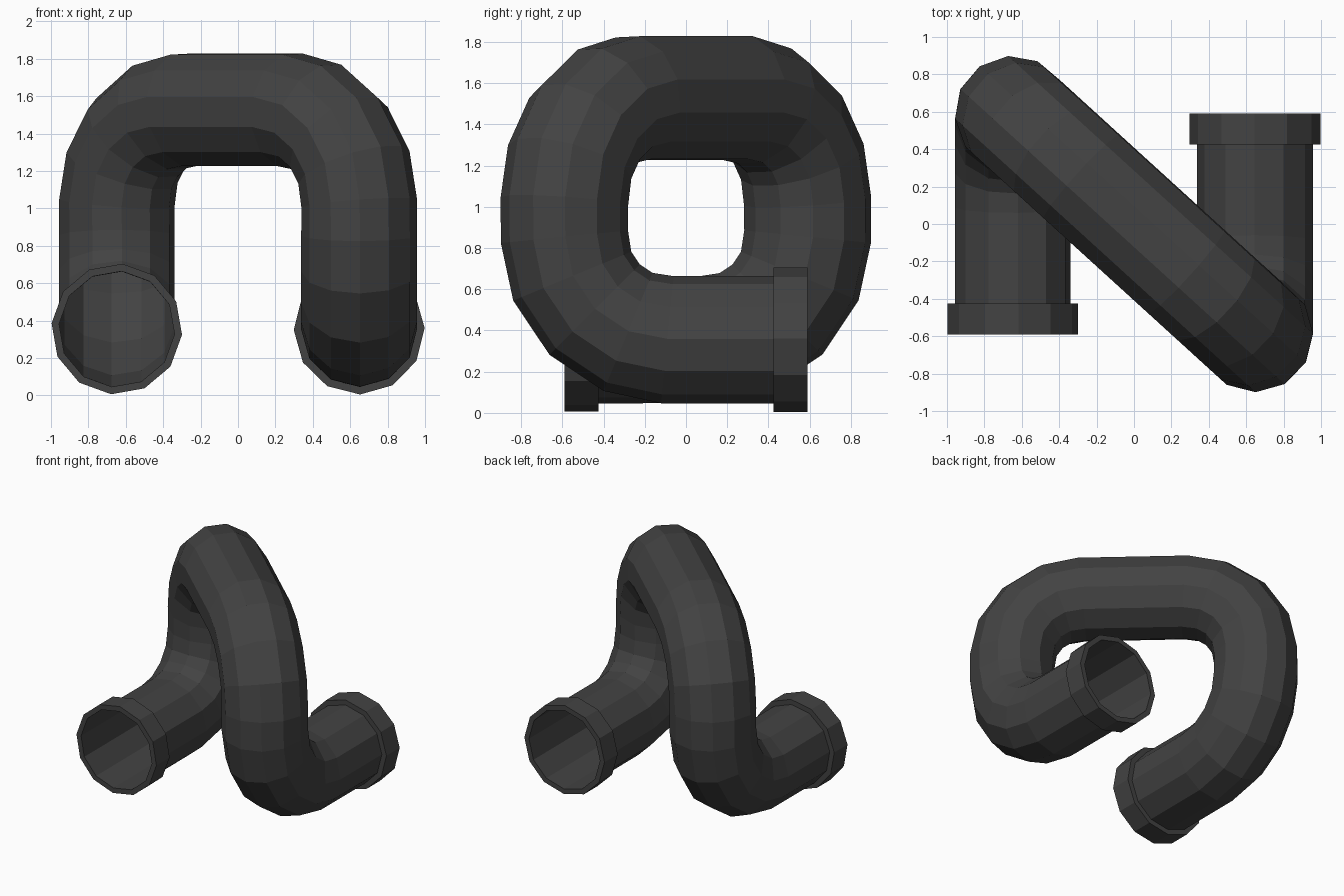
import bpy, bmesh
from math import sin, cos, pi, radians
from mathutils import Vector

if "Cube" in bpy.data.objects:
    bpy.data.objects.remove(bpy.data.objects["Cube"])

X, Y, Z0, Z1 = 0.648, 0.59, 0.355, 1.527   # leg centres, low and high centre heights
R, BEND, SIDES, STEPS = 0.31, 0.5, 12, 4
RIM, RIM_LEN = 0.35, 0.165

mat = bpy.data.materials.new("dark_grey")
mat.diffuse_color = (0.055, 0.055, 0.055, 1)
mat.use_nodes = True
mat.node_tree.nodes["Principled BSDF"].inputs["Base Color"].default_value = mat.diffuse_color


def bend(corner, d_in, d_out):
    """Quarter-circle of path points rounding a right-angled corner."""
    c = corner - d_in * BEND + d_out * BEND
    return [c + (d_in * sin(a) - d_out * cos(a)) * BEND
            for a in (pi / 2 * i / STEPS for i in range(STEPS + 1))]


def make_object(name, rings, closed=False):
    """Bridge a list of point rings into a flat-faced skin."""
    bm = bmesh.new()
    vs = [[bm.verts.new(p) for p in ring] for ring in rings]
    pairs = list(zip(vs, vs[1:])) + ([(vs[-1], vs[0])] if closed else [])
    for a, b in pairs:
        for i in range(SIDES):
            j = (i + 1) % SIDES
            bm.faces.new((a[i], a[j], b[j], b[i]))
    bmesh.ops.recalc_face_normals(bm, faces=bm.faces)
    me = bpy.data.meshes.new(name)
    bm.to_mesh(me)
    bm.free()
    me.materials.append(mat)
    ob = bpy.data.objects.new(name, me)
    bpy.context.collection.objects.link(ob)


# centre line: in from the front, up, diagonally over, down, out to the back
fwd, up = Vector((0, 1, 0)), Vector((0, 0, 1))
diag = Vector((2 * X, -2 * Y, 0)).normalized()
path = [Vector((-X, -Y, Z0)), Vector((-X, -Y + RIM_LEN, Z0))]
path += bend(Vector((-X, Y, Z0)), fwd, up)
path += bend(Vector((-X, Y, Z1)), up, diag)
path += bend(Vector((X, -Y, Z1)), diag, -up)
path += bend(Vector((X, -Y, Z0)), -up, fwd)
path += [Vector((X, Y - RIM_LEN, Z0)), Vector((X, Y, Z0))]

# cross-section directions carried along the path without twist
a0 = radians(-5)
tangent = fwd.copy()
dirs = [Vector((cos(a0 + 2 * pi * i / SIDES), 0, sin(a0 + 2 * pi * i / SIDES)))
        for i in range(SIDES)]
all_dirs = []
for k, p in enumerate(path):
    t_in = (p - path[k - 1]).normalized() if k else fwd
    t_out = (path[k + 1] - p).normalized() if k < len(path) - 1 else fwd
    t = (t_in + t_out).normalized()
    q = tangent.rotation_difference(t)
    dirs = [q @ d for d in dirs]
    tangent = t
    all_dirs.append(dirs)

# bent tube
make_object("pipe", [[p + d * R for d in ds] for p, ds in zip(path, all_dirs)])

# collars round both mouths
for name, inner, end in (("front_collar", 1, 0), ("back_collar", -2, -1)):
    ds = all_dirs[end]
    profile = [(inner, R), (inner, RIM), (end, RIM), (end, R)]
    make_object(name, [[path[k] + d * r for d in ds] for k, r in profile])
